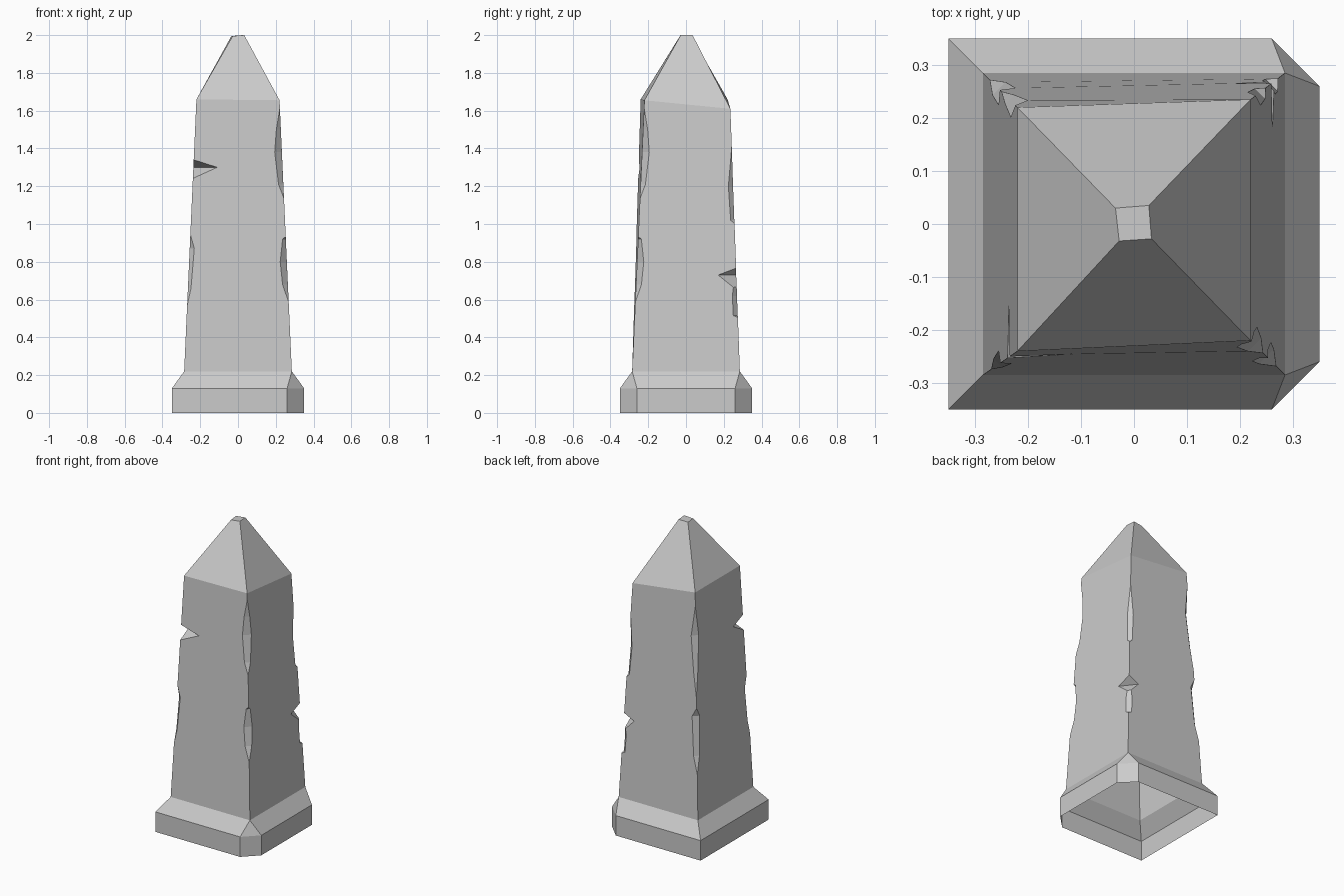
import bpy, bmesh
from mathutils import Vector

if "Cube" in bpy.data.objects:
    bpy.data.objects.remove(bpy.data.objects["Cube"])


def make_object(name, verts, faces):
    mesh = bpy.data.meshes.new(name)
    bm = bmesh.new()
    vs = [bm.verts.new(v) for v in verts]
    for f in faces:
        bm.faces.new([vs[i] for i in f])
    bmesh.ops.recalc_face_normals(bm, faces=bm.faces)
    bm.to_mesh(mesh)
    bm.free()
    ob = bpy.data.objects.new(name, mesh)
    bpy.context.collection.objects.link(ob)
    return ob


def ring(a, b, n):
    return [(a + i, a + (i + 1) % n, b + (i + 1) % n, b + i) for i in range(n)]


# Plinth: open shell, two clipped corners on the right, sloped shoulder
R, C, S = 0.35, 0.26, 0.285
outline = [(-R, -R), (C, -R), (R, -C), (R, C), (C, R), (-R, R)]
shoulder = [(-S, -S), (S, -S), (S, S), (-S, S)]
verts = [(x, y, 0) for x, y in outline] + [(x, y, 0.13) for x, y in outline]
verts += [(x, y, 0.22) for x, y in shoulder]
faces = ring(0, 6, 6) + [(6, 7, 13, 12), (7, 8, 13), (8, 9, 14, 13),
                         (9, 10, 14), (10, 11, 15, 14), (11, 6, 12, 15)]
make_object("plinth", verts, faces)

# Tapered shaft with an uneven top edge and a pointed cap
top_edge = [(-.22, -.24, 1.66), (.22, -.22, 1.655), (.22, .235, 1.61), (-.22, .22, 1.66)]
tip = [(-.028, -.032, 1.995), (.033, -.028, 2), (.028, .035, 2), (-.035, .03, 1.995)]
verts = [(x, y, 0.22) for x, y in shoulder] + top_edge + tip
faces = [(0, 1, 2, 3), (8, 9, 10, 11)] + ring(0, 4, 4) + ring(4, 8, 4)
shaft = make_object("shaft", verts, faces)


def cut(normal, profile, half=0.3):
    """Remove a prism: profile is (distance along normal, z), extruded sideways."""
    n = Vector((*normal, 0)).normalized()
    t = Vector((-n.y, n.x, 0))
    k = len(profile)
    pts = [n * d + t * s + Vector((0, 0, z)) for s in (-half, half) for d, z in profile]
    cutter = make_object("cutter", pts, ring(0, k, k) + [tuple(range(k)), tuple(range(k, 2 * k))])
    cutter.hide_render = True
    mod = shaft.modifiers.new("cut", "BOOLEAN")
    mod.operation, mod.solver, mod.object = "DIFFERENCE", "EXACT", cutter
    bpy.context.view_layer.objects.active = shaft
    bpy.ops.object.modifier_apply(modifier=mod.name)
    bpy.data.objects.remove(cutter)


def chip(corner, steps):
    """Flake off a corner edge; steps are (z, depth)."""
    sx, sy = shoulder[corner]
    a, b = Vector((sx, sy, 0.22)), Vector(top_edge[corner])
    n = Vector((sx, sy, 0)).normalized()
    prof = []
    for z, depth in steps:
        p = a.lerp(b, (z - a.z) / (b.z - a.z))
        prof.append((p.dot(n) - depth, z))
    prof += [(0.5, steps[-1][0]), (0.5, steps[0][0])]
    cut(n.xy, prof)


# Worn corner edges
chip(1, [(.58, -.001), (.68, .020), (.80, .025), (.92, .012), (.935, -.001)])
chip(1, [(1.13, -.001), (1.21, .018), (1.38, .027), (1.50, .017), (1.62, -.001)])
chip(2, [(.505, -.001), (.515, .017), (.62, .018), (.78, -.001)])
chip(2, [(1.00, -.001), (1.02, .014), (1.20, .018), (1.42, -.001)])
chip(0, [(.56, -.001), (.66, .012), (.87, .018), (.95, -.001)])
chip(3, [(.50, -.001), (.62, .017), (.87, .022), (.93, -.001)])
chip(3, [(.98, -.001), (1.15, .012), (1.38, .022), (1.58, -.001)])

# Two deep wedge notches
cut((-.605, -.796), [(.262, 1.30), (.42, 1.19), (.42, 1.38)])
cut((.793, .61), [(.311, .73), (.405, .61), (.405, .79)])

# Open the underside so the shaft and plinth are a hollow shell
bm = bmesh.new()
bm.from_mesh(shaft.data)
under = [f for f in bm.faces if all(v.co.z < 0.221 for v in f.verts)]
bmesh.ops.delete(bm, geom=under, context="FACES_ONLY")
bm.to_mesh(shaft.data)
bm.free()
